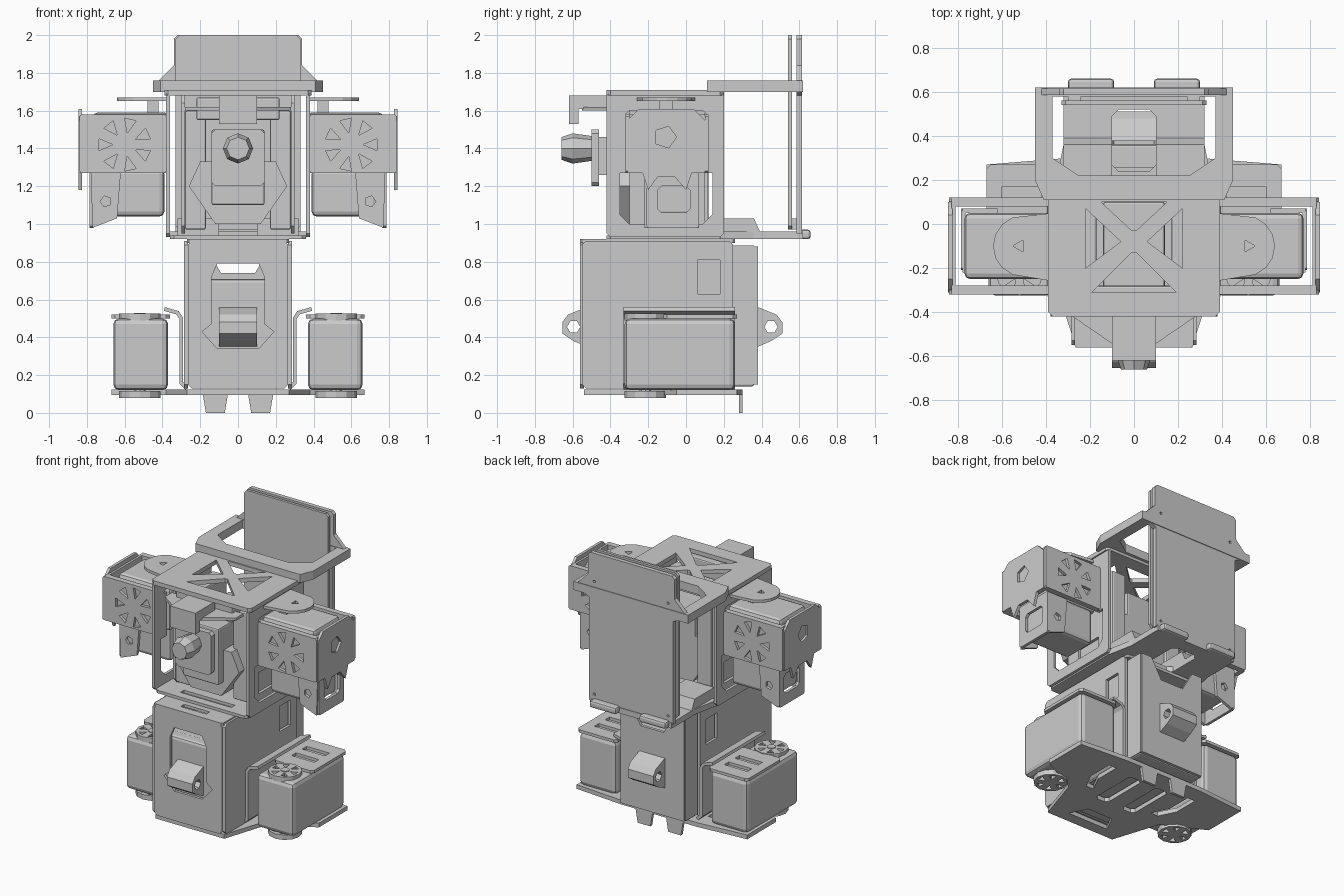
import bpy, bmesh, math
from mathutils import Matrix, Vector

old = bpy.data.objects.get("Cube")
if old:
    bpy.data.objects.remove(old, do_unlink=True)

grey = bpy.data.materials.new("plain_grey")
grey.use_nodes = True
colour = (.6, .6, .6, 1)
grey.diffuse_color = colour
grey.node_tree.nodes["Principled BSDF"].inputs["Base Color"].default_value = colour

# Drawing directions for sheets facing along each axis
X, Y, Z = Vector((1, 0, 0)), Vector((0, 1, 0)), Vector((0, 0, 1))
DIRECTIONS = {"x": (Y, Z, X), "y": (X, Z, Y), "z": (X, Y, Z)}
SHEET = .02


def finish(name, mesh, pair=False):
    mesh.materials.clear()
    mesh.materials.append(grey)
    mesh.shade_flat()
    part = bpy.data.objects.new(name, mesh)
    bpy.context.collection.objects.link(part)
    if pair:
        part.modifiers.new("left_right_pair", "MIRROR")
    return part


def finish_bmesh(name, bm, pair=False):
    mesh = bpy.data.meshes.new(name)
    bm.to_mesh(mesh)
    bm.free()
    return finish(name, mesh, pair)


def box(name, x, y, z, bevel=0, pair=False):
    bm = bmesh.new()
    bmesh.ops.create_cube(bm, size=1)
    for vert in bm.verts:
        vert.co = Vector([high if side > 0 else low for side, (low, high) in zip(vert.co, (x, y, z))])
    if bevel:
        bmesh.ops.bevel(bm, geom=bm.edges[:], offset=bevel, segments=2, affect="EDGES", profile=.5)
    return finish_bmesh(name, bm, pair)


def plate(name, axis, start, outline, holes=(), pair=False, thick=SHEET):
    """Flat sheet with cut-outs, reaching from start to start + thick along axis."""
    curve = bpy.data.curves.new(name, "CURVE")
    curve.dimensions, curve.fill_mode = "2D", "BOTH"
    curve.extrude = thick / 2
    for loop in [outline, *holes]:
        spline = curve.splines.new("POLY")
        spline.points.add(len(loop) - 1)
        for point, (u, v) in zip(spline.points, loop):
            point.co = (u, v, 0, 1)
        spline.use_cyclic_u = True
    helper = bpy.data.objects.new(name + "_curve", curve)
    bpy.context.collection.objects.link(helper)
    depsgraph = bpy.context.evaluated_depsgraph_get()
    mesh = bpy.data.meshes.new_from_object(helper.evaluated_get(depsgraph))
    bpy.data.objects.remove(helper, do_unlink=True)
    across, up, normal = DIRECTIONS[axis]
    for vert in mesh.vertices:
        u, v, w = vert.co
        vert.co = across * u + up * v + normal * (w + start + thick / 2)
    if axis == "y":
        mesh.flip_normals()
    return finish(name, mesh, pair)


def ribbon(name, axis, span, path):
    """Mirrored pair of bent sheets: a path swept along axis and thickened."""
    across, up, normal = DIRECTIONS[axis]
    bm = bmesh.new()
    rows = [[bm.verts.new(across * u + up * v + normal * w) for w in span] for u, v in path]
    for first, second in zip(rows, rows[1:]):
        bm.faces.new((*first, *reversed(second)))
    part = finish_bmesh(name, bm)
    solid = part.modifiers.new("thickness", "SOLIDIFY")
    solid.thickness, solid.offset, solid.use_even_offset = SHEET, 0, True
    part.modifiers.new("left_right_pair", "MIRROR")


def rect(left, right, low, high, cut=0):
    """Rectangle with cut corners."""
    outline = []
    for u, v, du, dv in ((left, low, cut, cut), (right, low, -cut, cut),
                         (right, high, -cut, -cut), (left, high, cut, -cut)):
        corner = [(u, v + dv), (u + du, v)]
        if du * dv < 0:
            corner.reverse()
        outline += corner if cut else [(u, v)]
    return outline


def wide(half, low, high, cut=0):
    return rect(-half, half, low, high, cut)


def even(*right_side):
    """Outline that is the same left and right, given its right side from the bottom up."""
    return [*right_side, *[(-u, v) for u, v in reversed(right_side)]]


def flipped(loop):
    return [(-u, v) for u, v in loop]


def ngon(u, v, radius, sides):
    angles = [math.tau * i / sides for i in range(sides)]
    return [(u + radius * math.cos(a), v + radius * math.sin(a)) for a in angles]


def petals(u, v, radius, count):
    """Ring of triangular cut-outs round a hub."""
    inner, outer = ngon(u, v, radius * .45, count), ngon(u, v, radius, count * 4)
    return [[point, outer[i * 4 - 1], outer[i * 4 + 1]] for i, point in enumerate(inner)]


# Upper chassis: bottom, top with cross-shaped bracing, windowed sides
side_triangle = [(.22, .07), (.06, -.08), (.22, -.2)]
plate("chassis_top", "z", 1.68, wide(.39, -.42, .2, .02),
      [even((.15, .1), (.01, -.03)), even((.19, -.31), (.01, -.13)), side_triangle, flipped(side_triangle)], thick=.03)
plate("chassis_bottom", "z", .92, wide(.36, -.42, .2, .02), [wide(.2, -.36, -.32)])
plate("chassis_side", "x", .36, rect(-.42, .2, .93, 1.7, .02), [rect(-.35, .14, 1, 1.6, .05)], pair=True)

# Head mechanism inside the chassis
plate("head_side_bracket", "x", .28, rect(-.3, .1, .95, 1.68, .04),
      [ngon(-.1, 1.4, .05, 6), rect(-.2, 0, 1, 1.15)], pair=True)
box("head_column", (.17, .28), (-.3, .12), (.97, 1.6), .01, pair=True)
plate("head_servo", "y", -.36, even((.12, 1), (.26, 1.2), (.2, 1.33)), thick=.46)
box("head_core", (-.14, .14), (-.42, .1), (1.1, 1.5), .01)
box("head_crossbar", (-.22, .22), (-.38, -.28), (1.55, 1.67), .01)
plate("camera_plate", "y", -.5, wide(.14, 1.2, 1.5, .02), thick=.04)
box("camera_mount", (-.1, .1), (-.48, -.38), (1.26, 1.46))

# Camera lens: flared barrel and a tapered nose
lens = bmesh.new()
turn = Matrix.Rotation(math.pi / 2, 4, "X")
for y, back, front, depth in ((-.53, .06, .08, .14), (-.63, .08, .06, .06)):
    bmesh.ops.create_cone(lens, cap_ends=True, segments=8, radius1=back, radius2=front, depth=depth,
                          matrix=Matrix.Translation((0, y, 1.4)) @ turn)
finish_bmesh("camera_lens", lens)
box("visor_top", (-.1, .1), (-.62, -.4), (1.61, 1.68))
box("visor_lip", (-.1, .1), (-.62, -.57), (1.53, 1.61))
plate("visor_arms", "z", 1.6, even((.09, -.55), (.28, -.42), (.28, -.34)))

# Rear carrying frame
plate("rear_frame", "z", 1.7, even((.41, .11), (.45, .2), (.45, .62)),
      [even((.25, .22), (.37, .3), (.37, .58))], thick=.06)

# Tall back panel in two layers, with pointed ears, bolt holes and feet
bolts = [ngon(side * .29, z, .01, 5) for side in (-1, 1) for z in (1, 1.8)]
plate("back_panel", "y", .585, even((.33, .95), (.33, 1.68), (.42, 1.72), (.42, 1.76), (.34, 1.84), (.34, 1.98), (.32, 2)),
      bolts, thick=.03)
plate("back_panel_inner", "y", .54, wide(.33, .97, 2, .02))
for level, z in (("lower", 1), ("upper", 1.73)):
    box("panel_spacer_" + level, (.24, .3), (.55, .6), (z - .03, z + .03), pair=True)
plate("rear_shelf", "z", .92, even((.36, .16), (.32, .36), (.32, .62)), [wide(.1, .24, .52, .03)], thick=.04)
plate("shelf_riser", "x", .1, [(.14, .94), (.4, .94), (.36, 1.03), (.14, 1.03)], pair=True, thick=.22)
box("panel_foot", (.09, .3), (.6, .66), (.92, .97), .015, pair=True)

# Shoulders: U brackets, servos and cap plates
ribbon("shoulder_bracket", "z", (1.27, 1.58),
       [(.37, -.4), (.37, -.29), (.82, -.29), (.82, .09), (.37, .09), (.37, .18)])
for end, y in (("front", -.32), ("rear", .1)):
    plate("shoulder_plate_" + end, "y", y, rect(.38, .84, 1.27, 1.58, .01), petals(.6, 1.42, .14, 7), pair=True)
plate("shoulder_outer_plate", "x", .825,
      [(-.31, 1.27), (-.23, 1.27), (-.2, 1.18), (-.15, 1.25), (-.06, 1.25), (0, 1.18), (.03, 1.27), (.1, 1.27),
       (.1, 1.55), (.04, 1.61), (-.25, 1.61), (-.31, 1.55)],
      [ngon(-.11, 1.46, .06, 5)], pair=True)
box("shoulder_servo", (.36, .77), (-.25, .05), (1.28, 1.59), .025, pair=True)
plate("shoulder_cap", "z", 1.65, [(.37, -.26), *ngon(.5, -.1, .14, 16)[-3:], *ngon(.5, -.1, .14, 16)[:4], (.37, .05)],
      [ngon(.52, -.1, .03, 3)], pair=True)
box("shoulder_cap_neck", (.42, .48), (-.14, -.07), (1.58, 1.66), pair=True)

# Forearm stubs: servo held in a strap with cheeks
box("forearm_servo", (.39, .74), (-.2, .05), (1.04, 1.29), .025, pair=True)
plate("forearm_outer_plate", "x", .765, rect(-.21, .07, .98, 1.28, .01), [rect(-.15, .02, 1.06, 1.2, .02)], pair=True)
for end, y in (("front", -.22), ("rear", .05)):
    plate("forearm_cheek_" + end, "y", y, [(.62, 1.28), (.78, 1.28), (.77, .98), (.64, 1.03)],
          [ngon(.7, 1.12, .03, 5)], pair=True)

# Lower body: servo case inside a wrap bracket, with notched rear plate
box("body_block", (-.25, .25), (-.46, .36), (.14, .71), .01)
box("body_front_case", (-.23, .23), (-.53, -.44), (.17, .71), .02)
plate("body_front_plate", "y", -.56, wide(.265, .13, .91, .02),
      [even((.11, .34), (.19, .43), (.14, .47), (.14, .72), (.11, .79))])
plate("body_top_plate", "z", .9, wide(.27, -.56, .26, .01), [wide(.1, -.5, -.46)])
plate("body_rear_plate", "y", .36, [(.09, .74), (.17, .88), *rect(-.25, .25, .88, .15)[1:3][:1],
      (.25, .15), (-.25, .15), (-.25, .88), (-.17, .88), (-.09, .74)])
plate("body_side_case", "x", .235, rect(-.46, .37, .15, .885, .01), pair=True)
plate("body_side_plate", "x", .265, rect(-.55, .25, .13, .91, .02),
      [rect(.06, .18, .63, .81), rect(-.1, .04, .2, .42, .02)], pair=True)

# Looped lugs, front and rear
for end, y, out in (("front", -.525, -1), ("rear", .38, 1)):
    reach = [(0, .35), (.07, .38), (.13, .42), (.13, .48), (.1, .52), (0, .56)]
    plate(end + "_lug", "x", -.1, [(y + out * u, v) for u, v in reach], [ngon(y + out * .07, .455, .035, 6)], thick=.2)

# Hip brackets and side servos with horn discs
ribbon("hip_bracket", "y", (-.33, .26), [(.27, .13), (.3, .16), (.3, .5), (.32, .53), (.39, .55)])
box("hip_servo", (.37, .66), (-.325, .26), (.12, .5), .03, pair=True)
plate("hip_top_plate", "z", .5, rect(.36, .67, -.12, .27, .02),
      [rect(.42, .6, y, y + .05) for y in (0, .12)], pair=True)
for end, z in (("top", .49), ("bottom", .08)):
    plate("hip_disc_" + end, "z", z, ngon(.52, -.215, .11, 12), petals(.52, -.215, .09, 6), pair=True, thick=.035)
    plate("hip_disc_hub_" + end, "z", z, ngon(.52, -.215, .03, 8), pair=True, thick=.04)

# Base plate with long slots, and bent tabs below
bent_slot = [(.24, -.12), (.3, -.12), (.36, 0), (.36, .18), (.3, .18), (.3, 0)]
long_slot = rect(.06, .16, -.2, .15, .02)
plate("base_plate", "z", .095, even((.27, -.54), (.38, -.2), (.67, -.05), (.67, .27), (.3, .3)),
      [bent_slot, flipped(bent_slot), long_slot, flipped(long_slot), even((.16, -.46), (.1, -.34))], thick=.03)
plate("base_tab", "y", .28, [(.07, 0), (.17, 0), (.19, .12), (.05, .12)], pair=True)
